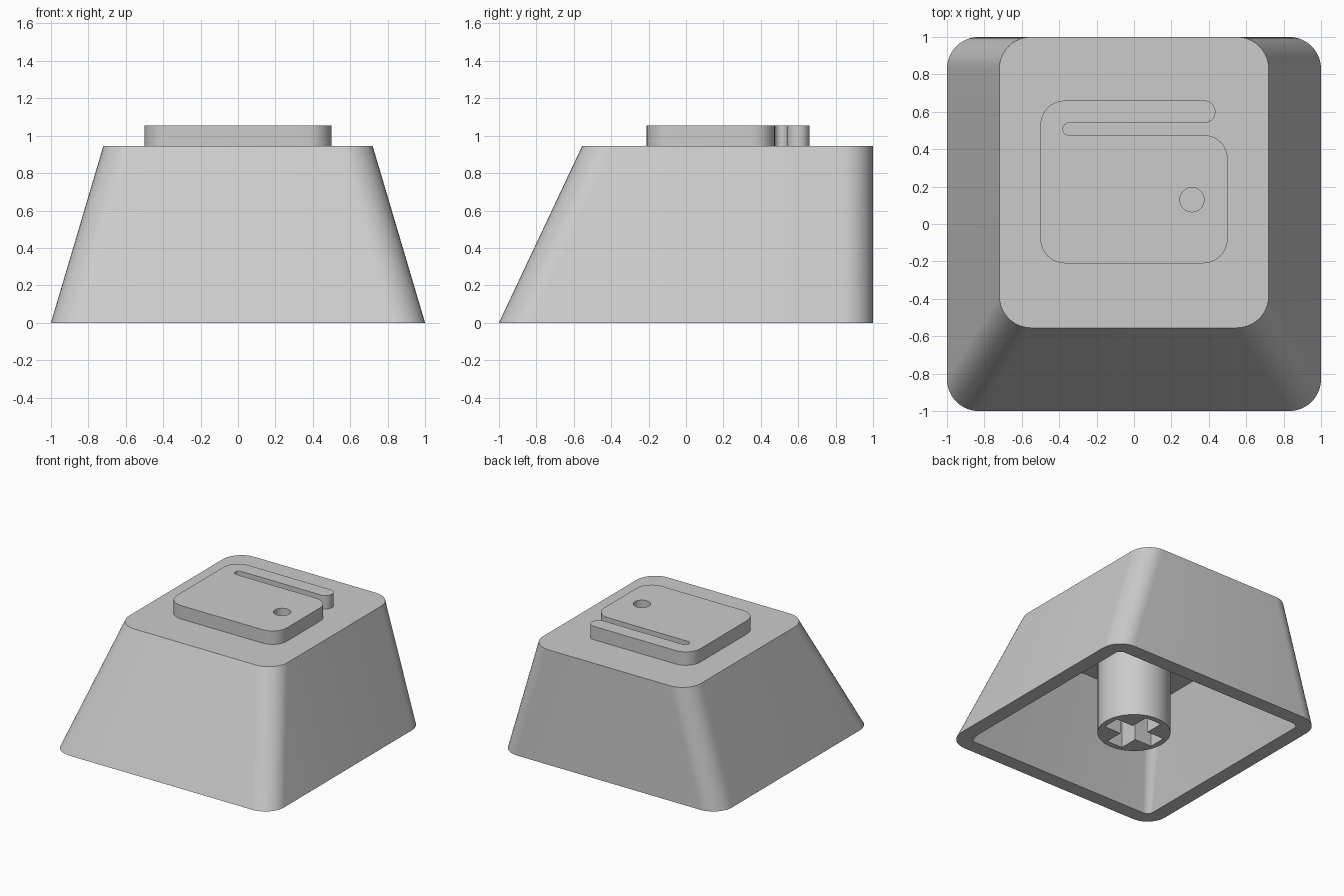
import bpy, bmesh, math
from mathutils import Vector, Matrix

default = bpy.data.objects.get("Cube")
if default:
    bpy.data.objects.remove(default, do_unlink=True)

# Single plain material
grey = bpy.data.materials.new("light_grey_plastic")
grey.use_nodes = True
COLOUR = (0.6, 0.6, 0.6, 1)
grey.diffuse_color = COLOUR
grey.node_tree.nodes["Principled BSDF"].inputs["Base Color"].default_value = COLOUR


def rounded(corners, seg=10):
    """Outline from (x, y, radius) corners, each filleted with an arc."""
    out = []
    for i, (x, y, r) in enumerate(corners):
        p = Vector((x, y))
        if r == 0:
            out.append(p)
            continue
        u = (Vector(corners[i - 1][:2]) - p).normalized()
        v = (Vector(corners[(i + 1) % len(corners)][:2]) - p).normalized()
        half = u.angle(v) / 2
        centre = p + (u + v).normalized() * r / math.sin(half)
        start = p + u * r / math.tan(half) - centre
        turn = math.copysign(math.pi - 2 * half, v.cross(u))
        out += [centre + Matrix.Rotation(turn * k / seg, 2) @ start for k in range(seg + 1)]
    return out


def rectangle(x, y0, y1, r):
    return rounded([(-x, y0, r), (x, y0, r), (x, y1, r), (-x, y1, r)])


def circle(cx, cy, r, n=48):
    return [Vector((cx + r * math.cos(2 * math.pi * k / n),
                    cy + r * math.sin(2 * math.pi * k / n))) for k in range(n)]


def ring(bm, outline, z):
    return [bm.verts.new((p.x, p.y, z)) for p in outline]


def bridge(bm, a, b):
    n = len(a)
    for i in range(n):
        bm.faces.new((a[i], a[(i + 1) % n], b[(i + 1) % n], b[i]))


def finish(bm, name):
    bmesh.ops.recalc_face_normals(bm, faces=bm.faces[:])
    mesh = bpy.data.meshes.new(name)
    bm.to_mesh(mesh)
    bm.free()
    mesh.materials.append(grey)
    obj = bpy.data.objects.new(name, mesh)
    bpy.context.collection.objects.link(obj)
    bpy.ops.object.select_all(action='DESELECT')
    obj.select_set(True)
    bpy.context.view_layer.objects.active = obj
    bpy.ops.object.shade_smooth_by_angle(angle=math.radians(30))


def prism(name, outlines, z0, z1):
    """Extrude an outline with holes between two heights."""
    bm = bmesh.new()
    low = [ring(bm, o, z0) for o in outlines]
    high = [ring(bm, o, z1) for o in outlines]
    for a, b in zip(low, high):
        bridge(bm, a, b)
    for loops in (low, high):
        edges = [bm.edges.get((l[i - 1], l[i])) for l in loops for i in range(len(l))]
        bmesh.ops.triangle_fill(bm, edges=edges, use_beauty=True, use_dissolve=False)
    finish(bm, name)


# Hollow tapered cap: outer top, outer base, cavity mouth, cavity ceiling
TOP, CEILING = 0.945, 0.735
bm = bmesh.new()
rings = [ring(bm, rectangle(0.72, -0.555, 1, 0.17), TOP),
         ring(bm, rectangle(1, -1, 1, 0.17), 0),
         ring(bm, rectangle(0.88, -0.88, 0.88, 0.05), 0),
         ring(bm, rectangle(0.66, -0.535, 0.88, 0.1), CEILING)]
for a, b in zip(rings, rings[1:]):
    bridge(bm, a, b)
bm.faces.new(rings[0])
bm.faces.new(rings[-1])
finish(bm, "cap_shell")

# Round mounting stem with a cross-shaped socket
L, W = 0.228, 0.072
quarter = [(L, -W), (L, W), (W, W)]
cross = []
for k in range(4):
    turn = Matrix.Rotation(k * math.pi / 2, 2)
    cross += [turn @ Vector(p) for p in quarter]
prism("mounting_stem", [circle(0, 0, 0.275), cross], 0, CEILING + 0.01)

# Raised emblem: folded flap above a rounded body, with a round hole
emblem = rounded([(-0.5, -0.21, 0.13), (0.5, -0.21, 0.13), (0.5, 0.475, 0.125),
                  (-0.38, 0.475, 0.032), (-0.38, 0.54, 0.032),
                  (0.435, 0.54, 0.059), (0.435, 0.66, 0.059), (-0.5, 0.66, 0.13)])
prism("raised_emblem", [emblem, circle(0.31, 0.13, 0.065, 32)], TOP - 0.005, 1.055)
